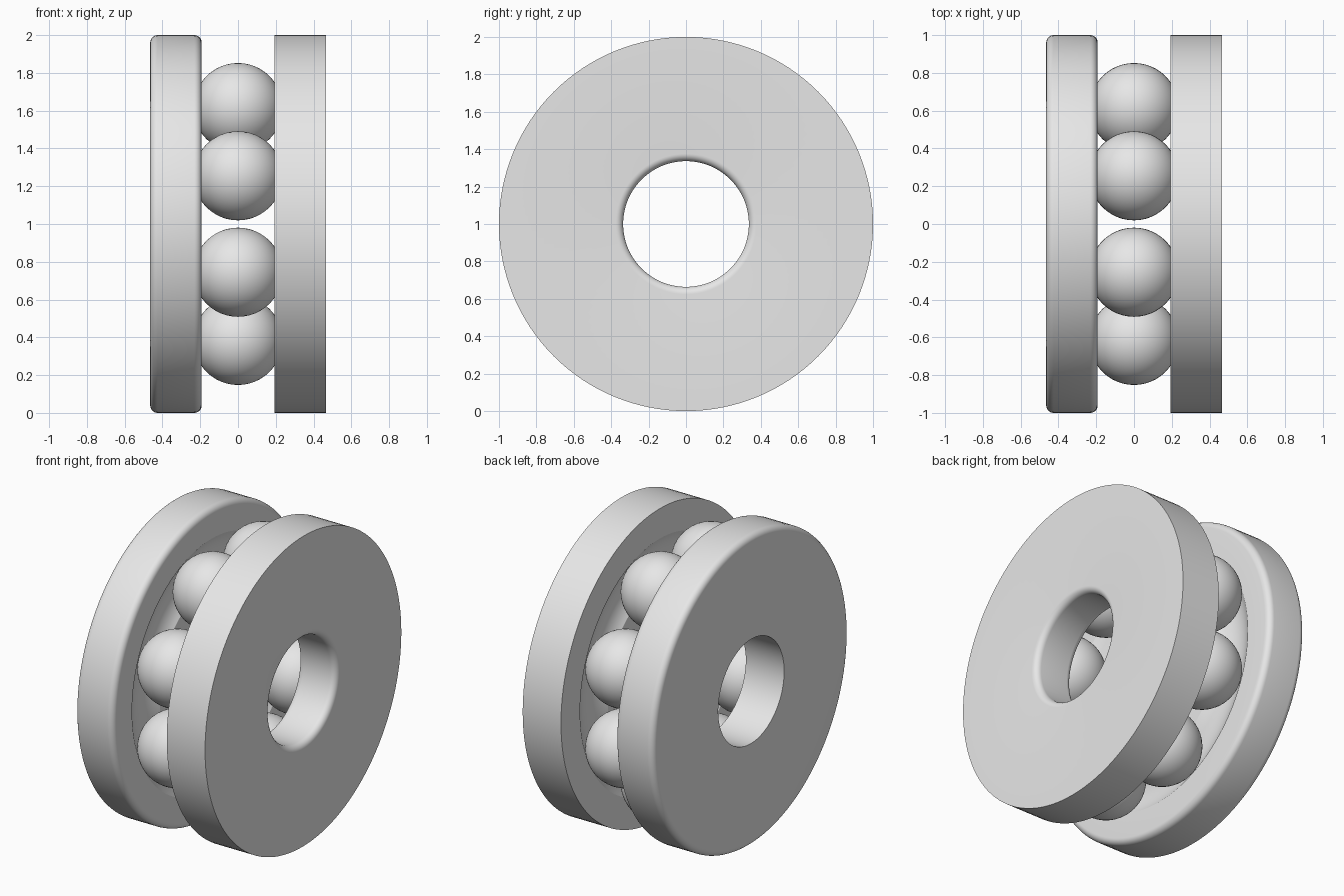
import bpy, bmesh
from math import sin, cos, pi, radians, acos, tau
from mathutils import Vector, Matrix

if "Cube" in bpy.data.objects:
    bpy.data.objects.remove(bpy.data.objects["Cube"], do_unlink=True)

BALL_R, PITCH_R, BALLS = 0.236, 0.667, 8
FACE_IN, FACE_OUT = 0.192, 0.465
BORE, RIM, FILLET = 0.336, 1.0, 0.04
CENTRE = Vector((0, 0, 1))

steel = bpy.data.materials.new("steel grey")
steel.use_nodes = True
grey = (0.8, 0.8, 0.8, 1)
steel.diffuse_color = grey
steel.node_tree.nodes["Principled BSDF"].inputs["Base Color"].default_value = grey


def arc(cx, cr, radius, start, end, steps):
    """Points (x, r) along an arc, angles measured from +x towards +r."""
    return [(cx + radius * cos(a), cr + radius * sin(a))
            for a in (start + (end - start) * i / steps for i in range(steps + 1))]


def finish(bm, name, angle):
    mesh = bpy.data.meshes.new(name)
    bm.to_mesh(mesh)
    bm.free()
    mesh.materials.append(steel)
    obj = bpy.data.objects.new(name, mesh)
    bpy.context.collection.objects.link(obj)
    bpy.ops.object.select_all(action='DESELECT')
    obj.select_set(True)
    bpy.context.view_layer.objects.active = obj
    bpy.ops.object.shade_smooth_by_angle(angle=radians(angle))
    return obj


def washer(name, side, round_rim, round_bore):
    """Ring revolved about x, with a ball groove in its inner face."""
    f = FILLET

    def corner(x, r, dx, dr, rounded, start):
        if not rounded:
            return [(x, r)]
        return arc(x + dx * f, r + dr * f, f, start, start - pi / 2, 8)

    # Groove matches the ball, with a hair of clearance
    groove_r = BALL_R + 0.001
    half = acos(FACE_IN / groove_r)
    profile = corner(FACE_IN, BORE, 1, 1, round_bore, 1.5 * pi)
    profile += arc(0, PITCH_R, groove_r, -half, half, 16)
    profile += corner(FACE_IN, RIM, 1, -1, round_rim, pi)
    profile += corner(FACE_OUT, RIM, -1, -1, round_rim, pi / 2)
    profile += corner(FACE_OUT, BORE, -1, 1, round_bore, 0)

    bm = bmesh.new()
    verts = [bm.verts.new((side * x, 0, 1 + r)) for x, r in profile]
    edges = [bm.edges.new((v, verts[i - 1])) for i, v in enumerate(verts)]
    bmesh.ops.spin(bm, geom=verts + edges, cent=CENTRE, axis=(1, 0, 0),
                   angle=tau, steps=128, use_merge=True)
    bmesh.ops.remove_doubles(bm, verts=bm.verts, dist=1e-5)
    bmesh.ops.recalc_face_normals(bm, faces=bm.faces)
    return finish(bm, name, 30)


# Housing washer has a rounded rim, shaft washer a rounded bore
washer("housing_washer", -1, True, False)
washer("shaft_washer", 1, False, True)

# Ring of balls between the washers
for i in range(BALLS):
    a = tau * (i + 0.5) / BALLS
    bm = bmesh.new()
    place = Matrix.Translation(CENTRE + PITCH_R * Vector((0, cos(a), sin(a))))
    bmesh.ops.create_uvsphere(bm, u_segments=48, v_segments=24, radius=BALL_R, matrix=place)
    finish(bm, f"ball_{i + 1}", 60)
